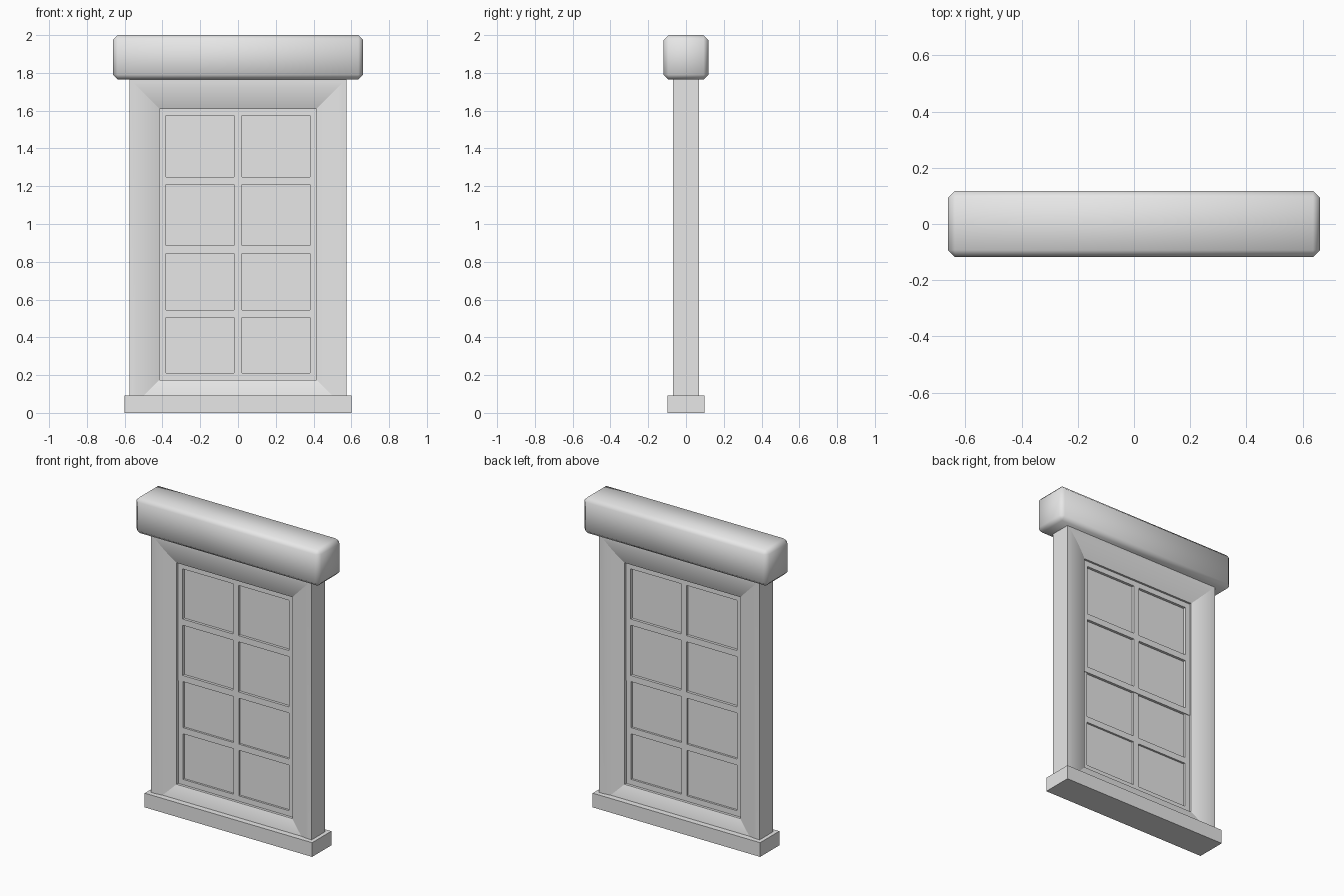
import bpy
import bmesh
from math import radians

if "Cube" in bpy.data.objects:
    bpy.data.objects.remove(bpy.data.objects["Cube"], do_unlink=True)

GREY = (0.8, 0.8, 0.8, 1)
paint = bpy.data.materials.new("light grey paint")
paint.diffuse_color = GREY
paint.use_nodes = True
paint.node_tree.nodes["Principled BSDF"].inputs["Base Color"].default_value = GREY


def finish(name, bm, smooth_angle=None):
    bmesh.ops.recalc_face_normals(bm, faces=bm.faces)
    mesh = bpy.data.meshes.new(name)
    bm.to_mesh(mesh)
    bm.free()
    mesh.materials.append(paint)
    if smooth_angle is not None:
        mesh.shade_smooth()
        mesh.set_sharp_from_angle(angle=radians(smooth_angle))
    obj = bpy.data.objects.new(name, mesh)
    bpy.context.collection.objects.link(obj)
    return obj


def box(name, half_x, half_y, z0, z1, bevel=0):
    bm = bmesh.new()
    bmesh.ops.create_cube(bm, size=1)
    for v in bm.verts:
        v.co.x *= 2 * half_x
        v.co.y *= 2 * half_y
        v.co.z = z0 + (v.co.z + 0.5) * (z1 - z0)
    if bevel:
        bmesh.ops.bevel(bm, geom=bm.edges[:], offset=bevel, segments=1,
                        affect='EDGES')
    return finish(name, bm, 60 if bevel else None)


def mitred_frame(name, half_x, z0, z1, width, edge_y, inner_y, steps=8):
    # Mirrored moulding section swept round a rectangle with mitred corners
    curve = [(width * i / steps, edge_y - (edge_y - inner_y) * (i / steps) ** 2)
             for i in range(steps + 1)]
    section = [(u, -y) for u, y in curve] + [(u, y) for u, y in reversed(curve)]
    bm = bmesh.new()
    rings = []
    for u, y in section:
        x, low, high = half_x - u, z0 + u, z1 - u
        corners = [(-x, low), (x, low), (x, high), (-x, high)]
        rings.append([bm.verts.new((cx, y, cz)) for cx, cz in corners])
    for i, ring in enumerate(rings):
        nxt = rings[(i + 1) % len(rings)]
        for k in range(4):
            m = (k + 1) % 4
            bm.faces.new((ring[k], ring[m], nxt[m], nxt[k]))
    return finish(name, bm, 6)


def sash(name, zs, thickness):
    # Flat grid with the pane cells left open, thickened both ways
    xs = [-0.418, -0.38, -0.02, 0.02, 0.38, 0.418]
    bm = bmesh.new()
    grid = [[bm.verts.new((x, 0, z)) for x in xs] for z in zs]
    for r in range(len(zs) - 1):
        for c in range(len(xs) - 1):
            if r % 2 == 0 or c % 2 == 0:
                bm.faces.new((grid[r][c], grid[r][c + 1],
                              grid[r + 1][c + 1], grid[r + 1][c]))
    obj = finish(name, bm)
    solid = obj.modifiers.new("thickness", 'SOLIDIFY')
    solid.thickness = thickness
    solid.offset = 0
    return obj


# Stone surround
box("sill", 0.6, 0.098, 0, 0.092)
box("lintel", 0.662, 0.118, 1.765, 2, bevel=0.025)
mitred_frame("window_frame", 0.575, 0.015, 1.77, 0.16, 0.068, 0.036)

# Glazed sashes
sash("upper_sash", [0.845, 0.885, 1.21, 1.25, 1.575, 1.613], 0.046)
sash("lower_sash", [0.172, 0.21, 0.505, 0.545, 0.845, 0.86], 0.038)
box("window_pane", 0.4, 0.006, 0.19, 1.6)
